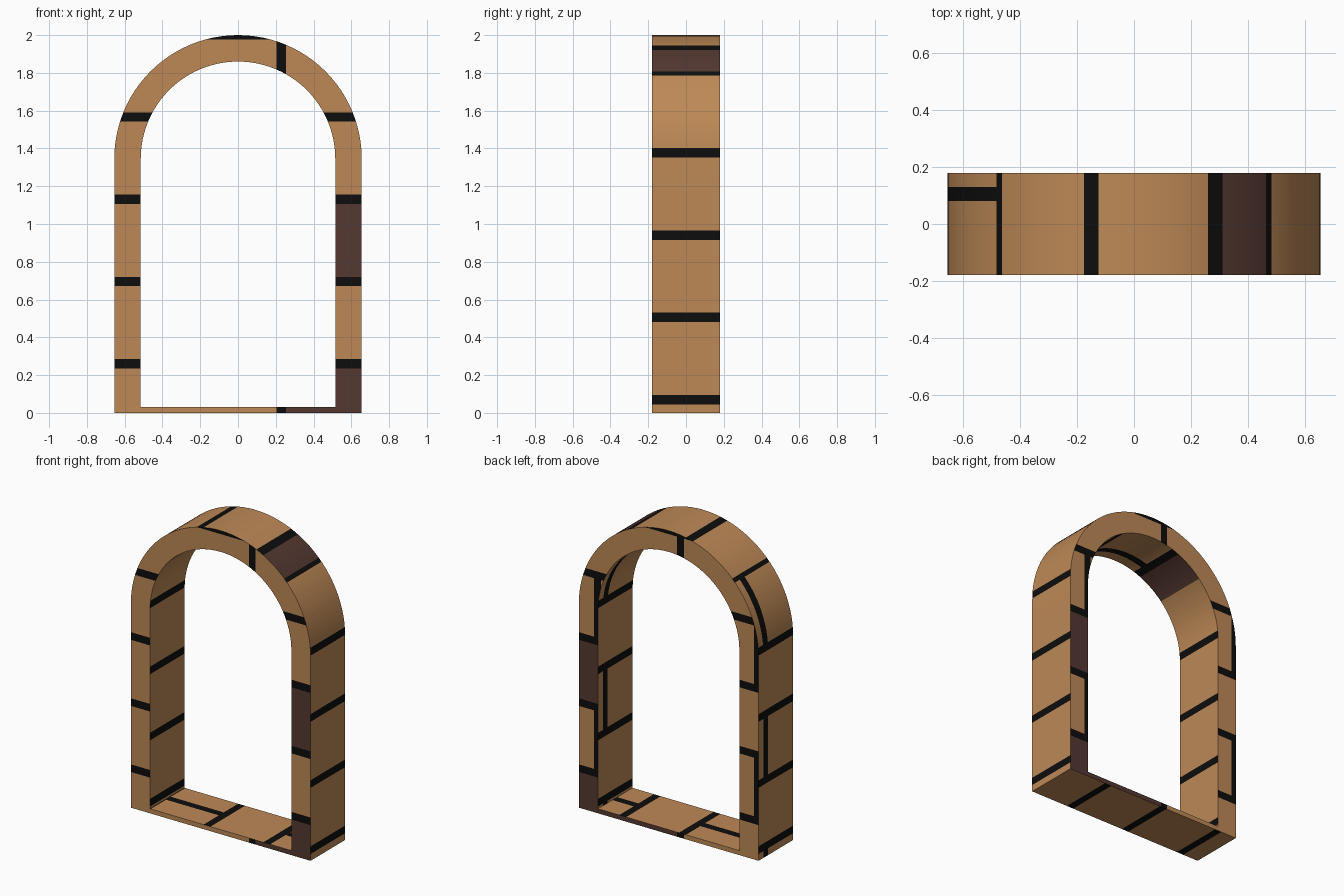
import bpy, bmesh, math
from mathutils import Vector

if "Cube" in bpy.data.objects:
    bpy.data.objects.remove(bpy.data.objects["Cube"])

RO, RI, SPRING, HALF_D, FLOOR = 0.655, 0.515, 1.345, 0.18, 0.03
PITCH, GAP, SEG = 0.4355, 0.05, 48


def profile(r, base):
    pts = [(-r, base)]
    for i in range(SEG + 1):
        a = math.pi * (1 - i / SEG)
        pts.append((r * math.cos(a), SPRING + r * math.sin(a)))
    return pts + [(r, base)]


# Closed arch ring: front, back, outer and inner face per segment
bm = bmesh.new()
side = bm.faces.layers.int.new("side")
rings = []
for pts, y in ((profile(RO, 0), -HALF_D), (profile(RI, FLOOR), -HALF_D),
               (profile(RI, FLOOR), HALF_D), (profile(RO, 0), HALF_D)):
    rings.append([bm.verts.new((x, y, z)) for x, z in pts])
n = len(rings[0])
for i in range(n):
    j = (i + 1) % n
    for k in range(4):
        a, b = rings[k], rings[(k + 1) % 4]
        bm.faces.new((a[i], a[j], b[j], b[i]))
bmesh.ops.recalc_face_normals(bm, faces=bm.faces[:])

FRONT, BACK, LEFT, RIGHT, TOP, UNDER, SILL, BASE = range(8)


def classify(f):
    nx, ny, nz = f.normal
    z = f.calc_center_median().z
    if abs(ny) > 0.9:
        return FRONT if ny < 0 else BACK
    if abs(nx) > abs(nz):
        return LEFT if nx < 0 else RIGHT
    if z < 0.1:
        return SILL if nz > 0 else BASE
    return TOP if nz > 0 else UNDER


for f in bm.faces:
    f[side] = classify(f)


def courses(start):
    return [v for k in range(-2, 6)
            for v in (start + k * PITCH, start + k * PITCH + GAP)]


# Per side: course axis, first course line, joint axis, joint edges
LAYOUT = {
    FRONT: (2, 0.235, 0, (0.205, 0.255)),
    BACK: (2, 0.235, 0, (-0.112, -0.062, 0.495, 0.545, -0.622)),
    LEFT: (2, 0.045, 1, (0.08, 0.13)),
    RIGHT: (2, 0.045, 1, ()),
    TOP: (0, -0.175, 1, ()),
    UNDER: (0, -0.20, 1, (-0.11, -0.06)),
    SILL: (0, -0.125, 1, (-0.02, 0.03)),
    BASE: (0, -0.105, 1, ()),
}

# Cut the mortar lines into the faces
for s, (ca, start, ja, joints) in LAYOUT.items():
    cuts = [(ca, v) for v in courses(start)] + [(ja, v) for v in joints]
    for axis, v in cuts:
        faces = [f for f in bm.faces if f[side] == s]
        geom = set(faces)
        for f in faces:
            geom.update(f.edges)
            geom.update(f.verts)
        no = Vector((0, 0, 0))
        no[axis] = 1
        bmesh.ops.bisect_plane(bm, geom=list(geom), dist=1e-5,
                               plane_co=no * v, plane_no=no)

BRICK, DARK, MORTAR = 0, 1, 2


def colour(f):
    s = f[side]
    ca, start, ja, joints = LAYOUT[s]
    c = f.calc_center_bounds()
    row = math.floor((c[ca] - start) / PITCH)
    if c[ca] - start - row * PITCH < GAP:
        return MORTAR
    odd = row % 2 == 1
    j = c[ja]
    if s == FRONT:
        if odd and 0.205 < j < 0.255:
            return MORTAR
        if odd and row < 3 and j > 0.255:
            return DARK
    elif s == BACK:
        if odd and -0.112 < j < -0.062:
            return MORTAR
        if not odd and (0.495 < j < 0.545 or j < -0.622):
            return MORTAR
        if odd and row < 3 and j > -0.062:
            return DARK
    elif s == LEFT and odd and 0.08 < j < 0.13:
        return MORTAR
    elif s == TOP and row == 1:
        return DARK
    elif s == UNDER:
        if row == -1 and -0.11 < j < -0.06:
            return BRICK
        if row == -1:
            return DARK
        if row == 0 and -0.11 < j < -0.06:
            return MORTAR
    elif s == SILL and odd and -0.02 < j < 0.03:
        return MORTAR
    return BRICK


for f in bm.faces:
    f.material_index = colour(f)
    # Underside dark course is a whole brick
    if f[side] == UNDER and f.material_index == BRICK and f.calc_center_bounds().x < -0.2:
        f.material_index = DARK

me = bpy.data.meshes.new("brick_arch_frame")
bm.to_mesh(me)
bm.free()
ob = bpy.data.objects.new("brick_arch_frame", me)
bpy.context.collection.objects.link(ob)
for name, col in (("tan brick", (0.51, 0.25, 0.094, 1)),
                  ("dark brown brick", (0.089, 0.04, 0.031, 1)),
                  ("black mortar", (0.004, 0.004, 0.004, 1))):
    m = bpy.data.materials.new(name)
    m.diffuse_color = col
    m.use_nodes = True
    m.node_tree.nodes["Principled BSDF"].inputs["Base Color"].default_value = m.diffuse_color
    me.materials.append(m)

bpy.context.view_layer.objects.active = ob
ob.select_set(True)
bpy.ops.object.shade_smooth_by_angle(angle=math.radians(30))
